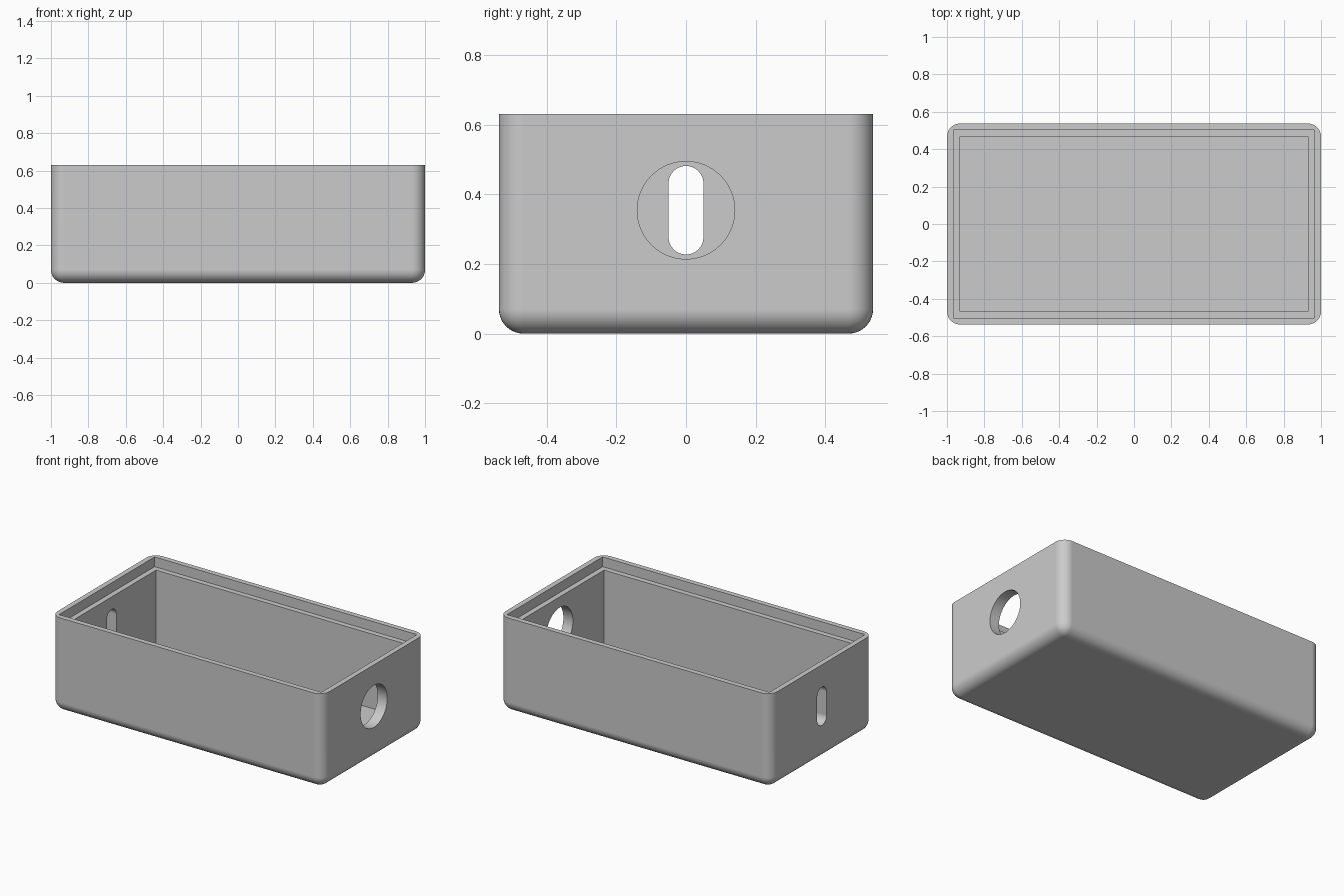
import bpy
import bmesh
from math import pi
from mathutils import Matrix, Vector

if "Cube" in bpy.data.objects:
    bpy.data.objects.remove(bpy.data.objects["Cube"], do_unlink=True)

LENGTH, WIDTH, HEIGHT = 2.0, 1.074, 0.63
WALL, RADIUS, LIP_DEPTH = 0.07, 0.07, 0.065
HOLE_Z = 0.354

grey = bpy.data.materials.new("plain grey")
grey.use_nodes = True
colour = (0.6, 0.6, 0.6, 1)
grey.diffuse_color = colour
grey.node_tree.nodes["Principled BSDF"].inputs["Base Color"].default_value = colour


def make_object(name, bm):
    bmesh.ops.recalc_face_normals(bm, faces=bm.faces)
    mesh = bpy.data.meshes.new(name)
    bm.to_mesh(mesh)
    bm.free()
    mesh.materials.append(grey)
    obj = bpy.data.objects.new(name, mesh)
    bpy.context.collection.objects.link(obj)
    return obj


def block(length, width, bottom, top):
    bm = bmesh.new()
    size = Matrix.Diagonal((length, width, top - bottom, 1))
    place = Matrix.Translation((0, 0, (bottom + top) / 2))
    bmesh.ops.create_cube(bm, size=1, matrix=place @ size)
    return bm


def side_hole(name, x, radius, stretch):
    """Round cutter along x; its halves are pulled apart in z to form a slot."""
    bm = bmesh.new()
    bmesh.ops.create_cone(bm, cap_ends=True, segments=64, radius1=radius, radius2=radius,
                          depth=0.4, matrix=Matrix.Rotation(pi / 2, 4, "Y"))
    if stretch:
        bmesh.ops.bisect_plane(bm, geom=bm.verts[:] + bm.edges[:] + bm.faces[:],
                               plane_co=(0, 0, 0), plane_no=(0, 0, 1), clear_inner=True)
        # Pull the open half upward, fill its base wall, then mirror it
        rim = [e for e in bm.edges if e.is_boundary]
        bmesh.ops.translate(bm, vec=(0, 0, stretch), verts=bm.verts)
        new = bmesh.ops.extrude_edge_only(bm, edges=rim)["geom"]
        for v in new:
            if isinstance(v, bmesh.types.BMVert):
                v.co.z = 0
        half = bmesh.ops.duplicate(bm, geom=bm.verts[:] + bm.edges[:] + bm.faces[:])["geom"]
        for v in half:
            if isinstance(v, bmesh.types.BMVert):
                v.co.z *= -1
        bmesh.ops.remove_doubles(bm, verts=bm.verts, dist=0.0001)
    bmesh.ops.translate(bm, vec=Vector((x, 0, HOLE_Z)), verts=bm.verts)
    return make_object(name, bm)


# Outer shell, rounded everywhere except around the open top
bm = block(LENGTH, WIDTH, 0, HEIGHT)
rounded = [e for e in bm.edges if min(v.co.z for v in e.verts) < 0.01]
bmesh.ops.bevel(bm, geom=rounded, offset=RADIUS, offset_type="OFFSET", segments=10,
                profile=0.5, affect="EDGES", clamp_overlap=True)
box = make_object("enclosure_box", bm)

# Cavity, stepped lid seat, round port and narrow slot
cutters = [
    make_object("cavity_cutter", block(LENGTH - 2 * WALL, WIDTH - 2 * WALL, WALL, HEIGHT + 0.2)),
    make_object("lid_seat_cutter", block(LENGTH - WALL, WIDTH - WALL, HEIGHT - LIP_DEPTH, HEIGHT + 0.1)),
    side_hole("round_port_cutter", LENGTH / 2, 0.14, 0),
    side_hole("slot_cutter", -LENGTH / 2, 0.05, 0.077),
]

bpy.ops.object.select_all(action="DESELECT")
box.select_set(True)
bpy.context.view_layer.objects.active = box
for cutter in cutters:
    cutter.hide_render = True
    cut = box.modifiers.new(cutter.name, "BOOLEAN")
    cut.operation = "DIFFERENCE"
    cut.solver = "EXACT"
    cut.object = cutter
    bpy.ops.object.modifier_apply(modifier=cut.name)
    bpy.data.objects.remove(cutter, do_unlink=True)

# Smooth fillets and holes, crisp edges elsewhere
bpy.ops.object.shade_smooth_by_angle(angle=pi / 6)
normals = box.modifiers.new("flat_sides", "WEIGHTED_NORMAL")
normals.keep_sharp = True
